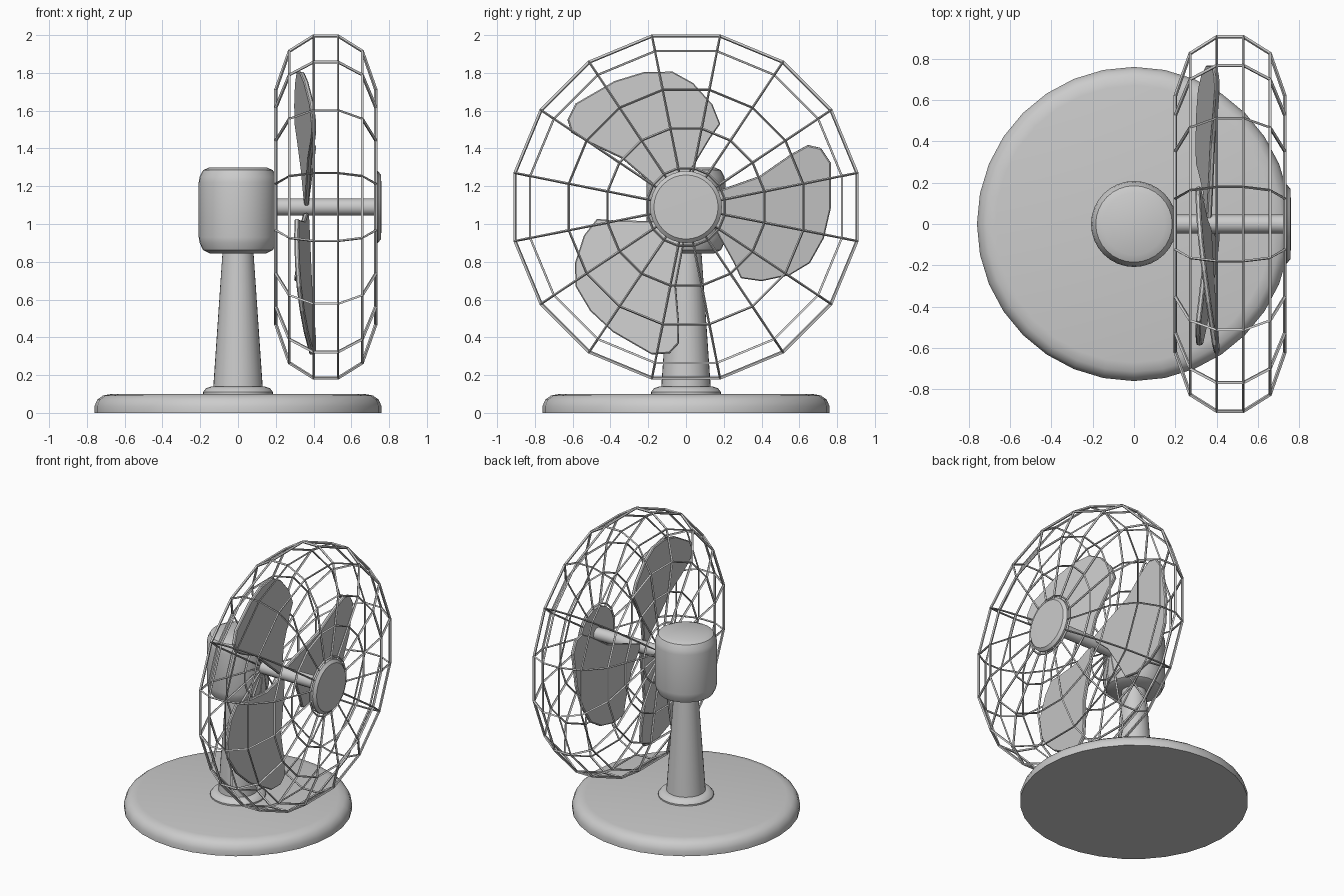
import bpy, bmesh, math
from mathutils import Matrix, Vector

if "Cube" in bpy.data.objects:
    bpy.data.objects.remove(bpy.data.objects["Cube"])

AXIS_Z = 1.09  # height of the fan axis


def make(name, bm, angle=None):
    bmesh.ops.recalc_face_normals(bm, faces=bm.faces)
    me = bpy.data.meshes.new(name)
    bm.to_mesh(me)
    bm.free()
    ob = bpy.data.objects.new(name, me)
    bpy.context.collection.objects.link(ob)
    if angle:
        bpy.ops.object.select_all(action='DESELECT')
        ob.select_set(True)
        bpy.context.view_layer.objects.active = ob
        bpy.ops.object.shade_smooth_by_angle(angle=math.radians(angle))
    return ob


def lathe(name, profile, sides=32, along_x=False, phase=0.0, angle=35):
    """Revolve (radius, height) points; along_x lays the axis on the fan shaft."""
    bm = bmesh.new()
    rings = []
    for r, h in profile:
        ring = []
        for i in range(1 if r == 0 else sides):
            a = phase + 2 * math.pi * i / sides
            c, s = r * math.cos(a), r * math.sin(a)
            ring.append(bm.verts.new((h, c, AXIS_Z + s) if along_x else (c, s, h)))
        rings.append(ring)
    for a, b in zip(rings, rings[1:]):
        for i in range(sides):
            j = (i + 1) % sides
            vs = [a[i % len(a)], a[j % len(a)], b[j % len(b)], b[i % len(b)]]
            bm.faces.new(list(dict.fromkeys(vs)))
    return make(name, bm, angle)


# Stand
lathe("base", [(0, 0), (.76, 0), (.76, .035), (.745, .07), (.715, .092), (.67, .1), (0, .1)])
lathe("collar", [(0, .09), (.185, .09), (.185, .11), (.17, .13), (.14, .14), (0, .14)])
lathe("neck", [(0, .12), (.132, .12), (.08, .88), (0, .88)])
lathe("motor_housing", [(0, .845), (.15, .845), (.185, .862), (.203, .9), (.208, .93),
                        (.208, 1.22), (.203, 1.25), (.185, 1.285), (.15, 1.3), (0, 1.3)])

# Shaft and front cap
lathe("shaft", [(0, .15), (.045, .15), (.045, .735), (0, .735)], 16, True)
lathe("front_cap", [(0, .72), (.19, .72), (.19, .74), (.17, .758), (0, .76)], 32, True)

# Wire cage: 16-sided rings and spokes (apothem -> circumradius)
k = 1 / math.cos(math.pi / 16)
half = [(0, .2), (.205, .2), (.415, .2), (.62, .2), (.825, .272), (.905, .40)]
profile = half + [(r, .93 - x) for r, x in reversed(half)]
cage = lathe("cage", [(r * k, x) for r, x in profile], 16, True, math.pi / 16, None)
wire = cage.modifiers.new("wire", 'WIREFRAME')
wire.thickness = .018
wire.offset = 0
wire.use_even_offset = False

# Three pitched blades
outline = [(.02, .03), (.18, .09), (.39, .164), (.55, .275), (.645, .328), (.714, .312),
           (.767, .233), (.767, -.005), (.73, -.164), (.656, -.296), (.55, -.36),
           (.40, -.392), (.29, -.376), (.25, -.29), (.153, -.116), (.05, -.02)]
for n in range(3):
    bm = bmesh.new()
    face = bm.faces.new([bm.verts.new((.36 + .13 * z, y, z)) for y, z in outline])
    turn = Matrix.Translation(Vector((0, 0, AXIS_Z))) @ Matrix.Rotation(n * 2 * math.pi / 3, 4, 'X')
    bm.transform(turn)
    blade = make(f"blade_{n + 1}", bm)
    solid = blade.modifiers.new("thickness", 'SOLIDIFY')
    solid.thickness = .025
    solid.offset = 0
    bev = blade.modifiers.new("soft_edge", 'BEVEL')
    bev.width = .006
    bev.segments = 1
    bev.limit_method = 'ANGLE'
    bev.angle_limit = math.radians(60)
